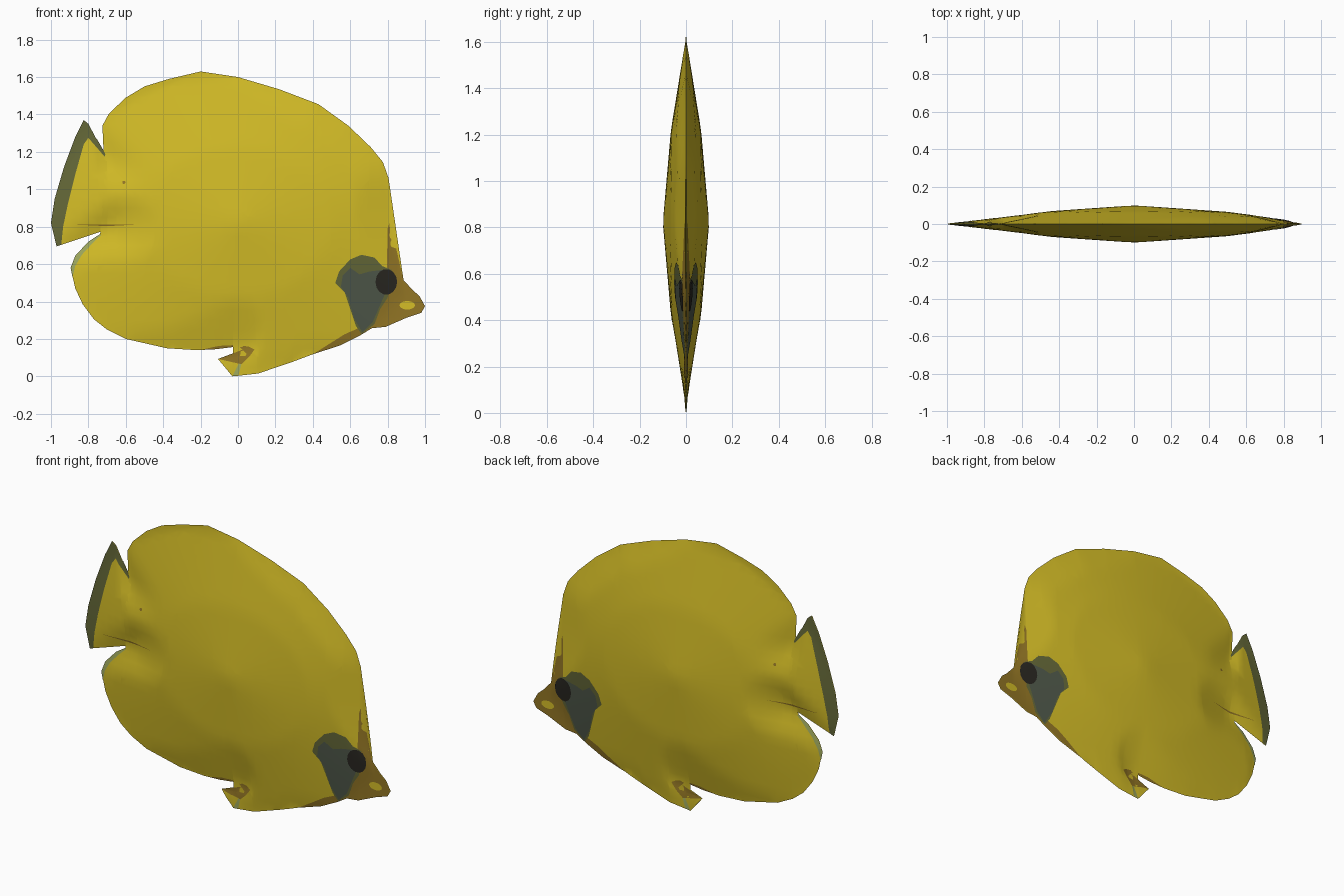
import bpy, bmesh, math
from mathutils import Vector
from mathutils.geometry import intersect_point_line

if "Cube" in bpy.data.objects:
    bpy.data.objects.remove(bpy.data.objects["Cube"])

# ---- colours (linear) ----
def material(name, rgb):
    m = bpy.data.materials.new(name)
    m.diffuse_color = (*rgb, 1)
    m.use_nodes = True
    m.node_tree.nodes["Principled BSDF"].inputs["Base Color"].default_value = m.diffuse_color
    return m

yellow = material("yellow", (0.66, 0.51, 0.02))
brown = material("snout brown", (0.29, 0.18, 0.018))
olive = material("dark olive", (0.13, 0.14, 0.04))
slate = material("mask slate", (0.08, 0.10, 0.07))
black = material("eye black", (0.022, 0.02, 0.015))
pale = material("pale fin green", (0.35, 0.40, 0.11))

# ---- side profile (x, z), anticlockwise in parts ----
back = [(-.70, 1.16), (-.715, 1.25), (-.725, 1.34), (-.69, 1.405), (-.60, 1.49), (-.50, 1.55),
        (-.37, 1.59), (-.20, 1.63), (0, 1.60), (.22, 1.535), (.43, 1.455), (.59, 1.34),
        (.71, 1.225), (.775, 1.145), (.805, 1.06), (.82, .85)]
snout = [(.835, .73), (.855, .615), (.885, .515), (.935, .46), (.97, .43), (1, .375),
         (.98, .34), (.905, .315), (.79, .265), (.715, .257), (.655, .22), (.545, .165), (.40, .118)]
pelvic = [(.34, .107), (.285, .075), (.107, .015), (-.03, 0), (.025, .11), (-.107, .093),
          (.02, .127), (.05, .135), (.045, .15), (0, .16)]
belly = [(-.12, .145), (-.22, .14), (-.38, .15), (-.60, .20), (-.70, .25), (-.77, .305),
         (-.83, .385), (-.87, .47), (-.895, .58), (-.87, .645), (-.80, .72), (-.70, .785)]
tail = [(-.97, .695), (-1, .82), (-.98, .95), (-.93, 1.12), (-.87, 1.28), (-.825, 1.37), (-.80, 1.35)]
outline = [Vector(p) for p in back + snout + pelvic + belly + tail]

def edge_distance(p):
    best = 9.0
    for a, b in zip(outline, outline[1:] + outline[:1]):
        q, t = intersect_point_line(p, a, b)
        q = a.lerp(b, min(1, max(0, t)))
        best = min(best, (p - q.to_2d()).length)
    return best

def half_thickness(x, z):
    """Lens shaped section: thick at the middle, sharp at the rim."""
    r = math.hypot(x, (z - .82) / .8)
    dome = .1 - .07 * r if r < .5 else max(0, .065 * (1 - r) / .5)
    return max(.0008, min(dome, .25 * edge_distance(Vector((x, z)))))

def skin(name, points, mat, layer=0, step=.05):
    """Fill a profile, cut it to a grid and bulge it out on both sides."""
    bm = bmesh.new()
    bm.faces.new([bm.verts.new((x, 0, z)) for x, z in points])
    bmesh.ops.triangulate(bm, faces=bm.faces[:])
    for axis in (0, 2):
        lo = min(v.co[axis] for v in bm.verts)
        hi = max(v.co[axis] for v in bm.verts)
        for k in range(math.ceil(lo / step), math.floor(hi / step) + 1):
            co, no = Vector(), Vector()
            co[axis], no[axis] = k * step, 1
            bmesh.ops.bisect_plane(bm, geom=bm.verts[:] + bm.edges[:] + bm.faces[:],
                                   plane_co=co, plane_no=no, dist=1e-5)
    copy = bmesh.ops.duplicate(bm, geom=bm.verts[:] + bm.edges[:] + bm.faces[:])["geom"]
    far = {e for e in copy if isinstance(e, bmesh.types.BMVert)}
    for v in bm.verts:
        h = half_thickness(v.co.x, v.co.z) + .0015 * layer
        v.co.y = h if v in far else -h
    for f in bm.faces:
        f.normal_update()
        side = 1 if f.verts[0] in far else -1
        if f.normal.y * side < 0:
            f.normal_flip()
        f.smooth = True
    me = bpy.data.meshes.new(name)
    bm.to_mesh(me)
    bm.free()
    me.materials.append(mat)
    ob = bpy.data.objects.new(name, me)
    bpy.context.collection.objects.link(ob)
    return ob

def oval(cx, cz, rx, rz, n=14):
    return [(cx + rx * math.cos(2 * math.pi * i / n), cz + rz * math.sin(2 * math.pi * i / n))
            for i in range(n)]

# ---- body with its fins, and tail ----
skin("body", back + snout + pelvic + belly, yellow)
skin("tail_fin", [(-.70, .785)] + tail + [(-.70, 1.16)], yellow)

# ---- tail border and crease ----
skin("tail_border", tail + [(-.70, 1.16), (-.715, 1.20), (-.755, 1.27), (-.80, 1.275), (-.825, 1.24),
                            (-.87, 1.08), (-.91, .92), (-.935, .80), (-.945, .704)], olive, 1)
skin("tail_crease", [(-.89, .812), (-.70, .813), (-.55, .811), (-.70, .803)], brown, 1)

# ---- face markings ----
skin("snout", [(.82, .85)] + snout + [(.57, .225), (.65, .26), (.74, .30), (.77, .40),
                                      (.81, .50), (.82, .60), (.80, .70), (.80, .79)], brown, 1)
skin("mask", [(.52, .50), (.54, .56), (.60, .625), (.66, .65), (.73, .635), (.77, .59), (.82, .57),
              (.80, .42), (.76, .36), (.73, .28), (.66, .225), (.63, .27), (.60, .36), (.57, .45)], olive, 2)
skin("mask_centre", [(.55, .48), (.56, .54), (.60, .58), (.65, .545), (.70, .56), (.78, .57), (.79, .45),
                     (.755, .37), (.72, .29), (.665, .235), (.62, .31), (.59, .42)], slate, 3)
skin("eye", oval(.793, .505, .058, .069), black, 4)
skin("mouth_spot", oval(.905, .38, .042, .023), yellow, 2)

# ---- fin markings ----
skin("pelvic_shade", [(-.20, .142), (-.10, .163), (0, .168), (.06, .158), (.088, .143), (.06, .105),
                      (.018, .065), (.008, .076), (.025, .11), (-.107, .093), (.02, .127),
                      (.05, .135), (.045, .15), (0, .16), (-.12, .145)], brown, 1)
skin("pelvic_tip", [(-.03, 0), (.008, .076), (.018, .065), (.003, .008)], pale, 1)
skin("anal_fin_edge", [(-.70, .785), (-.80, .72), (-.87, .645), (-.895, .58), (-.885, .53),
                       (-.87, .59), (-.835, .65), (-.77, .72)], pale, 1)
skin("flank_spot", oval(-.61, 1.037, .009, .009, 8), brown, 1)
